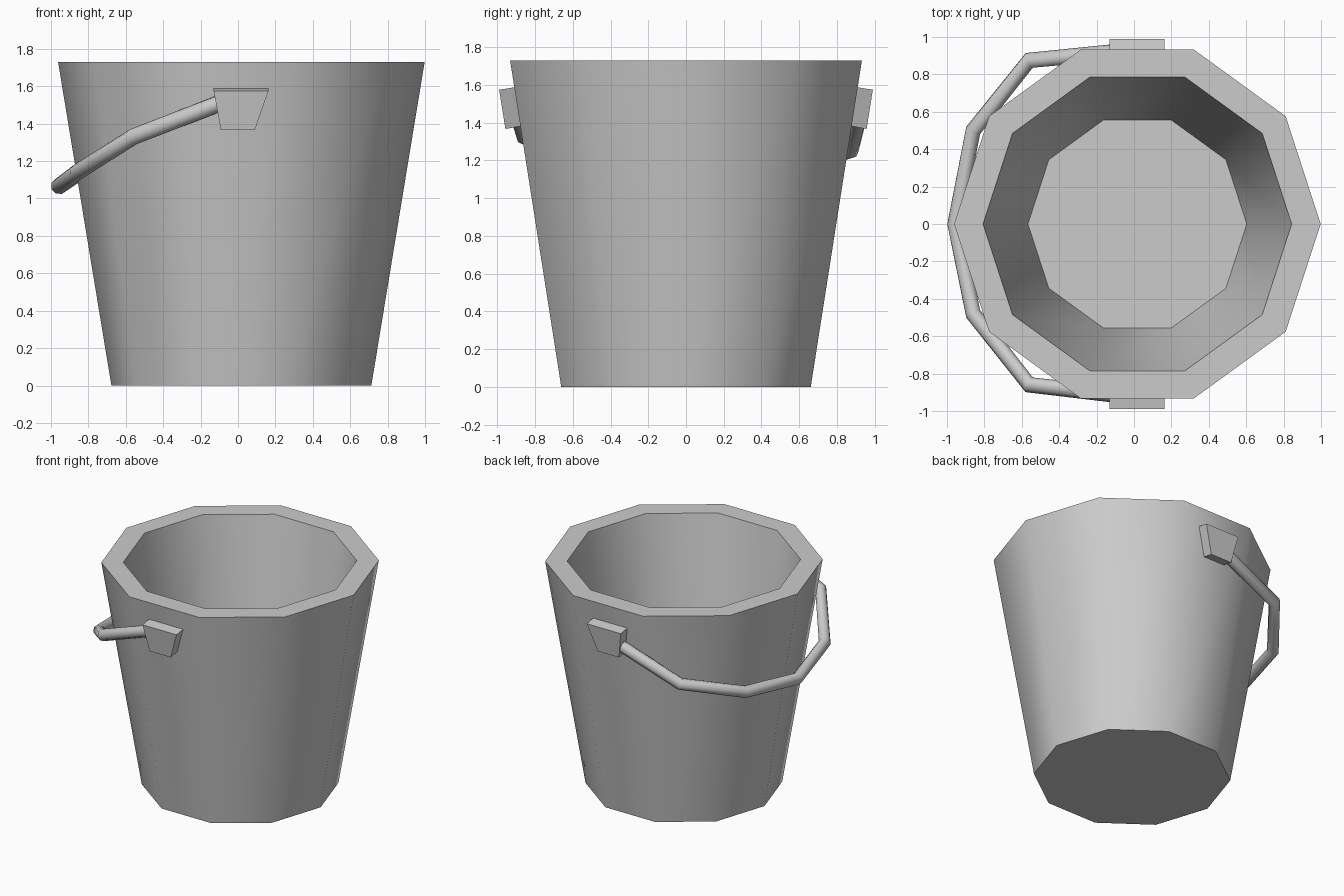
import bpy
import bmesh
from math import cos, sin, pi, radians

if "Cube" in bpy.data.objects:
    bpy.data.objects.remove(bpy.data.objects["Cube"])

SIDES = 10
CENTRE_X = 0.018


def make_object(name, bm):
    bmesh.ops.recalc_face_normals(bm, faces=bm.faces)
    mesh = bpy.data.meshes.new(name)
    bm.to_mesh(mesh)
    bm.free()
    obj = bpy.data.objects.new(name, mesh)
    bpy.context.scene.collection.objects.link(obj)
    return obj


def smooth(obj, degrees):
    obj.data.shade_smooth()
    obj.data.set_sharp_from_angle(angle=radians(degrees))


# Bucket body: one profile (radius, height) swept round ten sides
bm = bmesh.new()
profile = [(0.695, 0), (0.98, 1.73), (0.825, 1.73), (0.585, 0.27)]
rings = []
for r, z in profile:
    rings.append([bm.verts.new((CENTRE_X + r * cos(2 * pi * i / SIDES),
                                r * sin(2 * pi * i / SIDES), z))
                  for i in range(SIDES)])
for low, high in zip(rings, rings[1:]):
    for i in range(SIDES):
        j = (i + 1) % SIDES
        bm.faces.new((low[i], low[j], high[j], high[i]))
bm.faces.new(rings[0])
bm.faces.new(rings[-1])
smooth(make_object("bucket_body", bm), 50)


# Handle lugs: tapered blocks leaning with the wall
def lug(name, side):
    bm = bmesh.new()
    top, bottom = (-0.13, 0.163), (-0.092, 0.09)
    section = [(top, 0.99, 1.575), (top, 0.895, 1.59),
               (bottom, 0.86, 1.385), (bottom, 0.957, 1.367)]
    left, right = ([bm.verts.new((xs[k], side * y, z)) for xs, y, z in section]
                   for k in (0, 1))
    bm.faces.new(left)
    bm.faces.new(right)
    for i in range(4):
        j = (i + 1) % 4
        bm.faces.new((left[i], left[j], right[j], right[i]))
    make_object(name, bm)


lug("front_lug", -1)
lug("back_lug", 1)

# Carrying handle: tube along a bent path, hanging on the left
path = [(-0.03, 0.925, 1.465), (-0.56, 0.875, 1.255), (-0.86, 0.50, 1.13),
        (-0.957, 0, 1.066), (-0.86, -0.48, 1.14), (-0.56, -0.86, 1.33),
        (-0.03, -0.92, 1.535)]
curve = bpy.data.curves.new("handle_path", 'CURVE')
curve.dimensions = '3D'
curve.bevel_depth = 0.044
curve.bevel_resolution = 2
curve.use_fill_caps = True
spline = curve.splines.new('POLY')
spline.points.add(len(path) - 1)
for point, co in zip(spline.points, path):
    point.co = (*co, 1)
handle = bpy.data.objects.new("handle", curve)
bpy.context.scene.collection.objects.link(handle)
bpy.context.view_layer.objects.active = handle
handle.select_set(True)
bpy.ops.object.convert(target='MESH')
smooth(bpy.context.view_layer.objects.active, 50)
